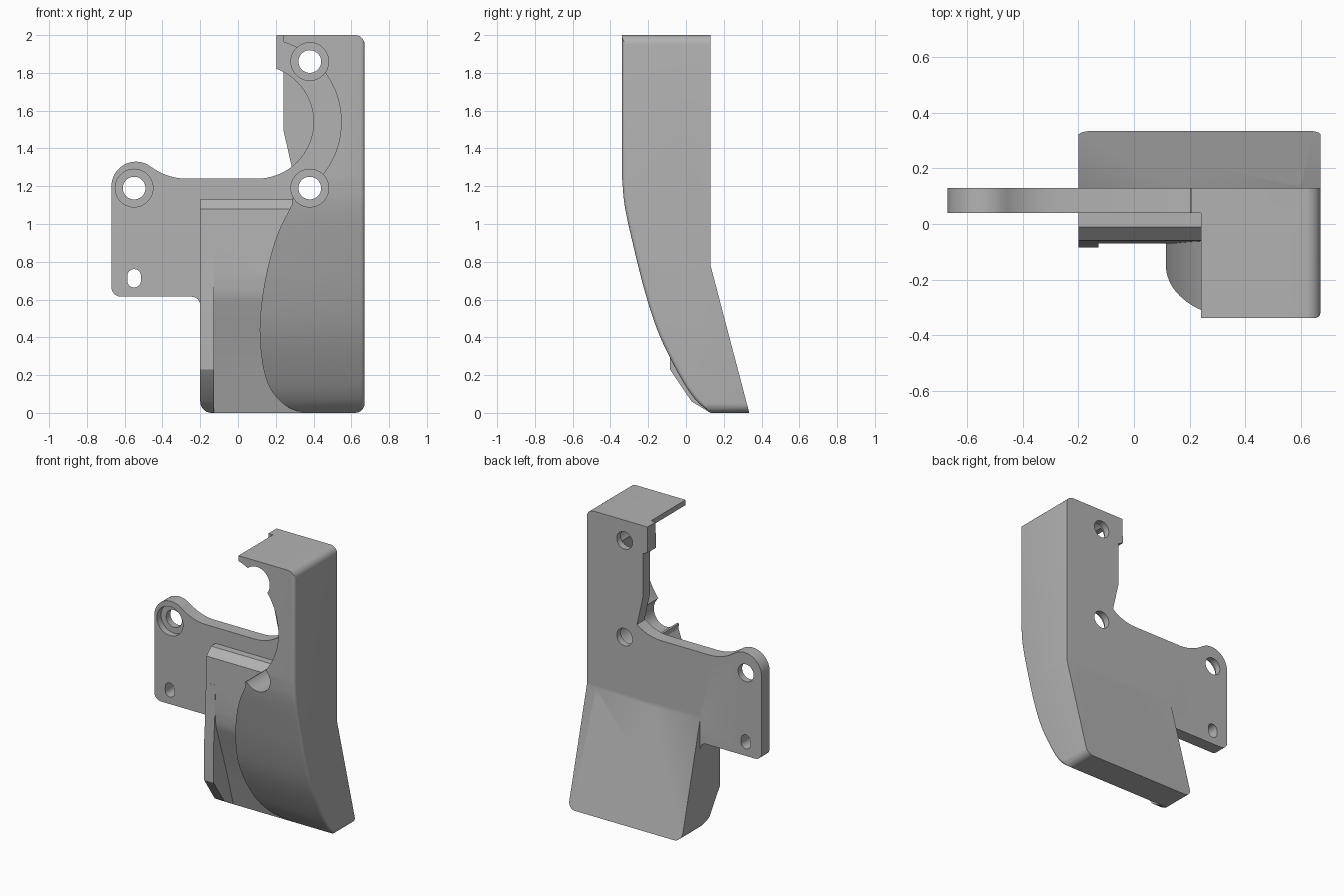
import bpy, bmesh, math
from mathutils import Vector

if "Cube" in bpy.data.objects:
    bpy.data.objects.remove(bpy.data.objects["Cube"])

grey = bpy.data.materials.new("plain grey")
grey.diffuse_color = (0.45, 0.45, 0.45, 1)
grey.use_nodes = True
grey.node_tree.nodes["Principled BSDF"].inputs["Base Color"].default_value = grey.diffuse_color


def arc(cx, cz, r, a0, a1, n=16):
    return [(cx + r * math.cos(math.radians(a0 + (a1 - a0) * i / n)),
             cz + r * math.sin(math.radians(a0 + (a1 - a0) * i / n))) for i in range(n + 1)]


def smooth(pts, n=5):
    """Catmull-Rom curve through the points."""
    p = [Vector(q) for q in pts]
    p = [2 * p[0] - p[1]] + p + [2 * p[-1] - p[-2]]
    out = []
    for a, b, c, d in zip(p, p[1:], p[2:], p[3:]):
        for i in range(n):
            t = i / n
            q = 0.5 * (2 * b + (c - a) * t + (2 * a - 5 * b + 4 * c - d) * t * t
                       + (3 * b - a - 3 * c + d) * t ** 3)
            out.append((q.x, q.y))
    return out + [tuple(pts[-1])]


def prism(name, pts, axis, lo, hi, round_right=0):
    """Extrude an outline: axis 'y' takes (x, z) points, axis 'x' takes (y, z) points."""
    bm = bmesh.new()
    place = (lambda u, w, d: (u, d, w)) if axis == 'y' else (lambda u, w, d: (d, u, w))
    a = [bm.verts.new(place(u, w, lo)) for u, w in pts]
    b = [bm.verts.new(place(u, w, hi)) for u, w in pts]
    bm.faces.new(a)
    bm.faces.new(b[::-1])
    for i in range(len(pts)):
        j = (i + 1) % len(pts)
        bm.faces.new((a[j], a[i], b[i], b[j]))
    bmesh.ops.recalc_face_normals(bm, faces=bm.faces[:])
    if round_right:   # soften the front edge of the right-hand side
        edges = [e for e in bm.edges if all(v.co.x > hi - 1e-4 for v in e.verts)
                 and not all(v.co.y > 0.12 for v in e.verts)
                 and not all(v.co.z > 1.99 for v in e.verts)
                 and not all(v.co.z < 0.01 for v in e.verts)]
        bmesh.ops.bevel(bm, geom=edges, offset=round_right, segments=4, profile=0.5, affect='EDGES')
    me = bpy.data.meshes.new(name)
    bm.to_mesh(me)
    bm.free()
    ob = bpy.data.objects.new(name, me)
    bpy.context.collection.objects.link(ob)
    me.materials.append(grey)
    return ob


def boolean(ob, other, op):
    m = ob.modifiers.new("bool", 'BOOLEAN')
    m.operation, m.object, m.solver = op, other, 'EXACT'
    bpy.context.view_layer.objects.active = ob
    bpy.ops.object.modifier_apply(modifier=m.name)
    bpy.data.objects.remove(other)


def disc(x, z, r, lo, hi):
    return prism("cutter", arc(x, z, r, 0, 352.5, 47), 'y', lo, hi)


# deep right-hand housing: side profile trimmed by its front outline
back = [(0.335, 0), (0.13, 0.78)]
front = smooth([(-0.338, 1.24), (-0.325, 1.1), (-0.287, 0.92), (-0.217, 0.64),
                (-0.14, 0.41), (-0.03, 0.19), (0.05, 0.07), (0.13, 0)])
housing = prism("housing", [(0.13, 2), (-0.338, 2)] + front + back, 'x', 0, 0.67, 0.02)
edge = smooth([(0.34, 0), (0.25, 0.04), (0.17, 0.13), (0.13, 0.26), (0.115, 0.44),
               (0.13, 0.62), (0.165, 0.8), (0.215, 0.96), (0.285, 1.1)])
outline = (edge + [(0.285, 1.3), (0.24, 1.5), (0.24, 2)]
           + arc(0.62, 1.95, 0.05, 90, 0, 6) + arc(0.62, 0.05, 0.05, 0, -90, 6))
boolean(housing, prism("trim", outline, 'y', -1, 1), 'INTERSECT')
boolean(housing, disc(0.1, 1.54, 0.447, -1, 0.05), 'DIFFERENCE')   # round recess

# shallow lower duct with a chamfered top, and the raised strip on its left edge
duct = prism("duct", [(0.13, 1.13), (-0.01, 1.13), (-0.06, 1.08)]
             + smooth([(-0.07, 0.72), (-0.062, 0.63), (-0.04, 0.55), (0.045, 0.29), (0.13, 0)])
             + back, 'x', -0.2, 0.6)
strip = prism("strip", [(0.1, 0.9), (-0.066, 0.9), (-0.072, 0.7), (-0.085, 0.5), (-0.085, 0.23)]
              + [(0.03, 0.06), (0.13, 0)] + [(0.25, 0), (0.1, 0.7)], 'x', -0.2, -0.127)
boolean(duct, strip, 'UNION')
corner = arc(-0.14, 0.06, 0.06, 180, 270, 8) + [(1, 0), (1, 1.5), (-0.2, 1.5)]
boolean(duct, prism("trim", corner, 'y', -1, 1), 'INTERSECT')

# flat mounting plate
plate_outline = (arc(-0.62, 0.665, 0.05, 270, 180, 6)
                 + arc(-0.54, 1.2, 0.13, 180, 53, 16)
                 + arc(-0.27, 1.56, 0.32, 233, 270, 10)
                 + arc(0.1, 1.54, 0.3, 270, 430, 32)
                 + [(0.205, 2)] + arc(0.62, 1.95, 0.05, 90, 0, 6)
                 + [(0.67, 0.8), (-0.2, 0.8), (-0.2, 0.57)] + arc(-0.245, 0.57, 0.045, 0, 90, 6))
bracket = prism("bracket", plate_outline, 'y', 0.04, 0.13)
boolean(bracket, duct, 'UNION')
boolean(bracket, housing, 'UNION')

# screw holes with counterbores, and the small slot
for x, z in ((0.38, 1.86), (0.38, 1.19), (-0.55, 1.19)):
    boolean(bracket, disc(x, z, 0.1, -1, 0.085), 'DIFFERENCE')
    boolean(bracket, disc(x, z, 0.06, -1, 1), 'DIFFERENCE')
slot = arc(-0.55, 0.725, 0.036, 0, 180) + arc(-0.55, 0.7, 0.036, 180, 360)
boolean(bracket, prism("cutter", slot, 'y', -1, 1), 'DIFFERENCE')

bpy.ops.object.select_all(action='DESELECT')
bracket.select_set(True)
bpy.context.view_layer.objects.active = bracket
bpy.ops.object.shade_smooth_by_angle(angle=math.radians(25))
